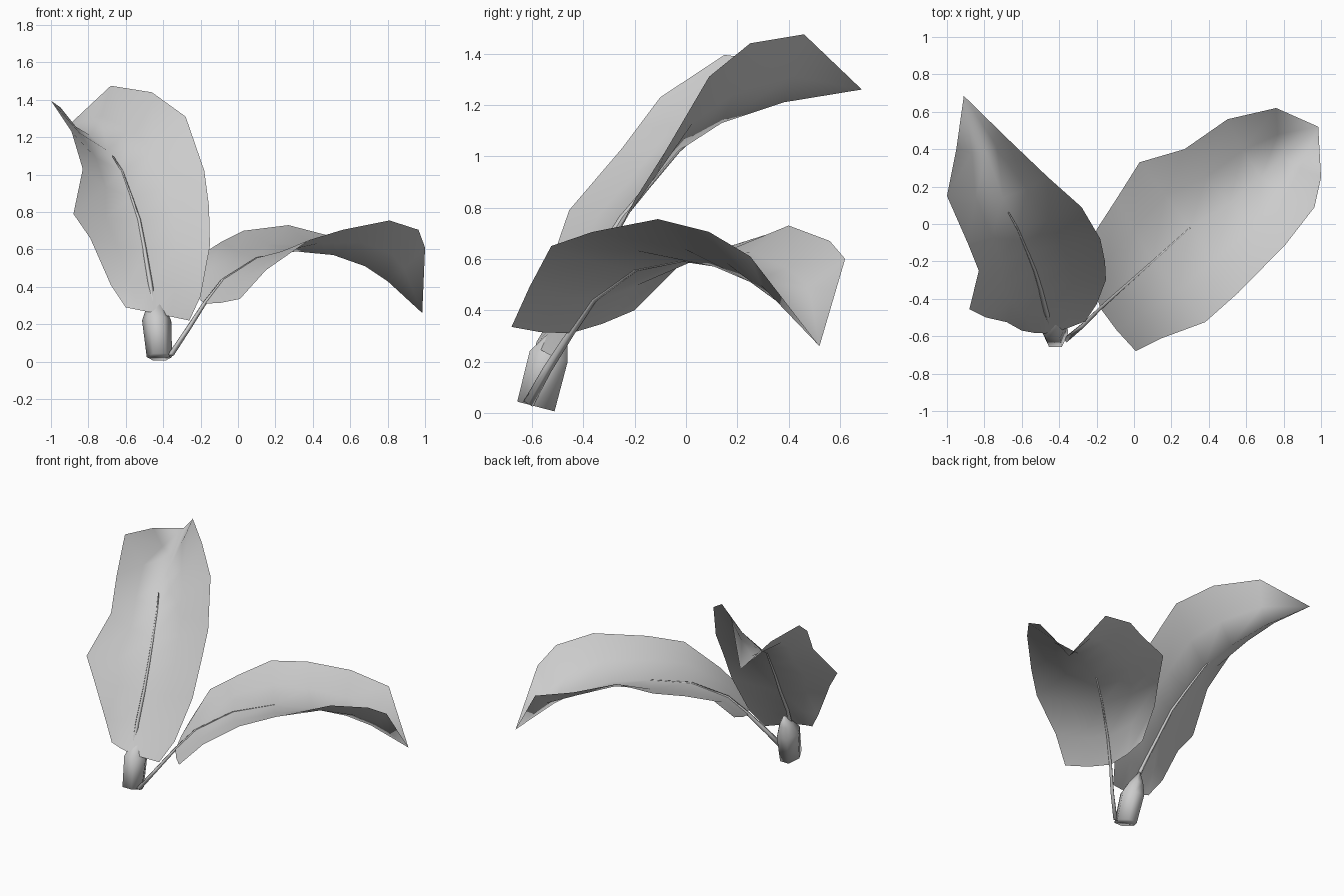
import bpy, bmesh
from math import cos, sin, tau
from mathutils import Vector

if "Cube" in bpy.data.objects:
    bpy.data.objects.remove(bpy.data.objects["Cube"])


def finish(name, bm):
    me = bpy.data.meshes.new(name)
    bm.to_mesh(me)
    bm.free()
    for p in me.polygons:
        p.use_smooth = True
    ob = bpy.data.objects.new(name, me)
    bpy.context.collection.objects.link(ob)
    return ob


# Channelled leaf blade: rows of edge / midrib / edge that close in a tip
def leaf(name, edge_a, rib, edge_b, tip):
    bm = bmesh.new()
    rows = []
    for a, m, b in zip(edge_a, rib, edge_b):
        a, m, b = Vector(a), Vector(m), Vector(b)
        qa = a * 0.43 + m * 0.64 - b * 0.07
        qb = b * 0.43 + m * 0.64 - a * 0.07
        rows.append([bm.verts.new(p) for p in (a, qa, m, qb, b)])
    for r, s in zip(rows, rows[1:]):
        for i in range(4):
            bm.faces.new((r[i], r[i + 1], s[i + 1], s[i]))
    end = bm.verts.new(tip)
    for i in range(4):
        bm.faces.new((rows[-1][i], rows[-1][i + 1], end))
    return finish(name, bm)


# Skin of rings: each ring is (centre, x radius, y radius, z tilt)
def rings_mesh(name, rings, sides):
    bm = bmesh.new()
    loops = []
    for (x, y, z), rx, ry, tilt in rings:
        loops.append([bm.verts.new((x + rx * cos(tau * i / sides),
                                    y + ry * sin(tau * i / sides),
                                    z - tilt * sin(tau * i / sides)))
                      for i in range(sides)])
    for r, s in zip(loops, loops[1:]):
        for i in range(sides):
            j = (i + 1) % sides
            bm.faces.new((r[i], r[j], s[j], s[i]))
    bm.faces.new(loops[0][::-1])
    bm.faces.new(loops[-1])
    return finish(name, bm)


def stalk(name, path, r0, r1):
    n = len(path) - 1
    rings = []
    for i, p in enumerate(path):
        r = r0 + (r1 - r0) * i / n
        rings.append((p, r, r, r * 0.6))
    return rings_mesh(name, rings, 4)


# Upright leaf
rib1 = [(-.45, -.585, .26), (-.47, -.47, .42), (-.50, -.35, .60), (-.53, -.25, .76),
        (-.57, -.15, .88), (-.62, -.03, 1.02), (-.70, .14, 1.13), (-.79, .38, 1.21)]
left1 = [(-.60, -.57, .29), (-.68, -.525, .41), (-.79, -.50, .66), (-.88, -.455, .79),
         (-.83, -.25, 1.03), (-.89, -.10, 1.23), (-1.0, .15, 1.395), (-.95, .40, 1.36)]
right1 = [(-.26, -.52, .22), (-.20, -.43, .35), (-.15, -.30, .62), (-.155, -.20, .83),
          (-.18, -.08, 1.02), (-.28, .09, 1.31), (-.46, .25, 1.44), (-.68, .46, 1.475)]
leaf("upright_leaf", left1, rib1, right1, (-.91, .685, 1.26))

# Arching leaf
rib2 = [(-.18, -.45, .31), (-.08, -.36, .44), (.10, -.20, .555), (.30, -.02, .59),
        (.51, .11, .57), (.68, .25, .51), (.80, .36, .43)]
near2 = [(.01, -.68, .335), (.15, -.61, .49), (.38, -.525, .65), (.56, -.365, .705),
         (.81, -.11, .755), (.965, .09, .705), (1.0, .25, .61)]
far2 = [(-.24, -.20, .40), (-.20, -.03, .57), (-.09, .14, .64), (.03, .33, .70),
        (.27, .40, .73), (.50, .56, .67), (.76, .62, .60)]
leaf("arching_leaf", near2, rib2, far2, (.985, .52, .26))

# Stalks running into the midribs
stalk("upright_stalk", [(-.43, -.57, .05), (-.45, -.54, .28)] + rib1[1:6] + [(-.67, .06, 1.10)],
      .018, .004)
stalk("arching_stalk", [(-.36, -.615, .035), (-.27, -.54, .17)] + rib2[:4], .018, .004)

# Pointed sheath at the foot
rings_mesh("sheath", [((-.42, -.585, .025), .068, .084, .022),
                      ((-.435, -.535, .22), .078, .085, -.0 + .025),
                      ((-.44, -.505, .29), .05, .05, .01),
                      ((-.445, -.475, .36), .006, .006, 0)], 6)
